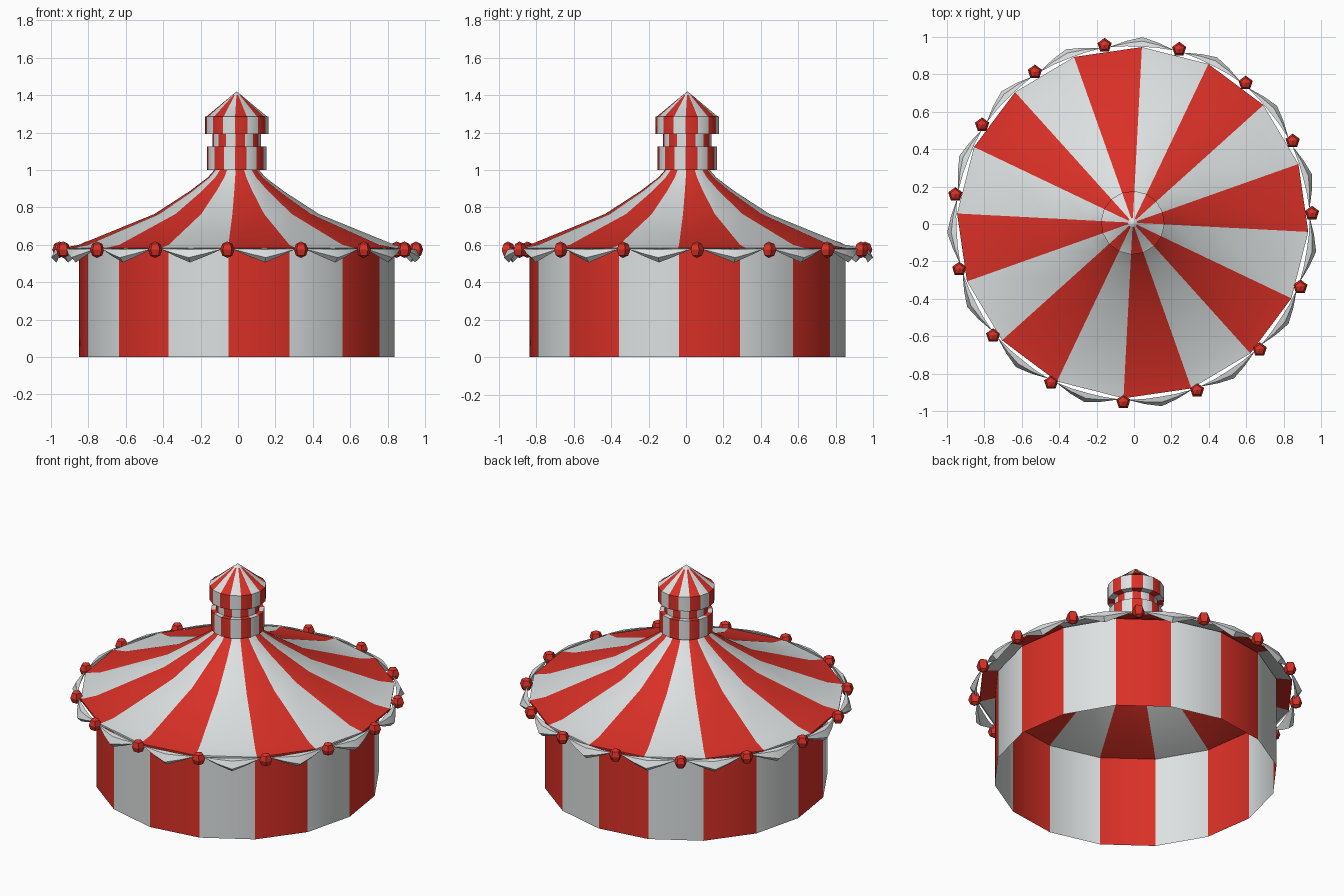
import bpy, bmesh, math
from mathutils import Vector

old = bpy.data.objects.get("Cube")
if old:
    bpy.data.objects.remove(old, do_unlink=True)

CENTRE = Vector((-0.007, 0.007, 0))
START = math.radians(-93)   # first stripe edge, at the front
SIDES = 16
TASSELS = 15


def material(name, rgb):
    m = bpy.data.materials.new(name)
    m.use_nodes = True
    m.diffuse_color = (*rgb, 1)
    m.node_tree.nodes["Principled BSDF"].inputs["Base Color"].default_value = (*rgb, 1)
    return m


WHITE = material("canvas_white", (0.72, 0.75, 0.75))
RED = material("canvas_red", (0.70, 0.03, 0.02))


def polar(r, angle, z):
    return CENTRE + Vector((r * math.cos(angle), r * math.sin(angle), z))


def finish(name, bm, mats, smooth=True):
    bmesh.ops.remove_doubles(bm, verts=bm.verts, dist=0.0001)
    mesh = bpy.data.meshes.new(name)
    bm.to_mesh(mesh)
    bm.free()
    obj = bpy.data.objects.new(name, mesh)
    bpy.context.collection.objects.link(obj)
    for m in mats:
        mesh.materials.append(m)
    if smooth:
        bpy.ops.object.select_all(action='DESELECT')
        obj.select_set(True)
        bpy.context.view_layer.objects.active = obj
        bpy.ops.object.shade_smooth_by_angle(angle=math.radians(30))
    return obj


def striped_lathe(name, profile, plain_top=False):
    """Revolve (radius, height) points; every other segment is red."""
    bm = bmesh.new()
    step = 2 * math.pi / SIDES
    rings = [[bm.verts.new(polar(r, START + k * step, z)) for k in range(SIDES)]
             for r, z in profile]
    for i, (low, high) in enumerate(zip(rings, rings[1:])):
        top = plain_top and i == len(rings) - 2
        for k in range(SIDES):
            n = (k + 1) % SIDES
            face = bm.faces.new((low[k], low[n], high[n], high[k]))
            face.material_index = 0 if top or k % 2 else 1
    return finish(name, bm, (WHITE, RED))


# Canvas wall and sweeping roof
striped_lathe("tent_wall", [(0.845, 0), (0.845, 0.595)])
striped_lathe("tent_roof", [(0.94, 0.572), (0.94, 0.583), (0.845, 0.6), (0.44, 0.765),
                            (0.25, 0.888), (0.155, 0.96), (0.12, 1.0)])

# Collar, neck and pointed cap
striped_lathe("roof_collar", [(0.12, 1.0), (0.16, 1.0), (0.16, 1.125), (0.13, 1.125)])
striped_lathe("roof_neck", [(0.13, 1.125), (0.13, 1.192)])
striped_lathe("roof_cap", [(0.13, 1.192), (0.17, 1.192), (0.17, 1.285), (0.16, 1.288),
                           (0.025, 1.4), (0, 1.42)], plain_top=True)

# Draped swags around the eave, widest in the middle
section = [(0.942, 0.582), (0.972, 0.576), (0.993, 0.532), (0.965, 0.506)]
end_r, end_z = 0.947, 0.58
bm = bmesh.new()
gap = 2 * math.pi / TASSELS
for t in range(TASSELS):
    loops = []
    for part, size in enumerate((0.06, 0.55, 1, 0.55, 0.06)):
        angle = START + (t + 0.08 + 0.84 * part / 4) * gap
        loops.append([bm.verts.new(polar(end_r + (r - end_r) * size, angle,
                                         end_z + (z - end_z) * size))
                      for r, z in section])
    for a, b in zip(loops, loops[1:]):
        for i in range(4):
            j = (i + 1) % 4
            bm.faces.new((a[i], a[j], b[j], b[i]))
    bm.faces.new(loops[0])
    bm.faces.new(loops[-1][::-1])
bmesh.ops.recalc_face_normals(bm, faces=bm.faces)
finish("eave_swags", bm, (WHITE,))

# Faceted bobbles between the swags
bm = bmesh.new()
for t in range(TASSELS):
    ball = bmesh.ops.create_uvsphere(bm, u_segments=5, v_segments=4, radius=0.04)["verts"]
    spot = polar(0.96, START + t * gap, 0.574)
    for v in ball:
        v.co.z *= 1.1
    bmesh.ops.translate(bm, verts=ball, vec=spot)
finish("eave_bobbles", bm, (RED,), smooth=False)
